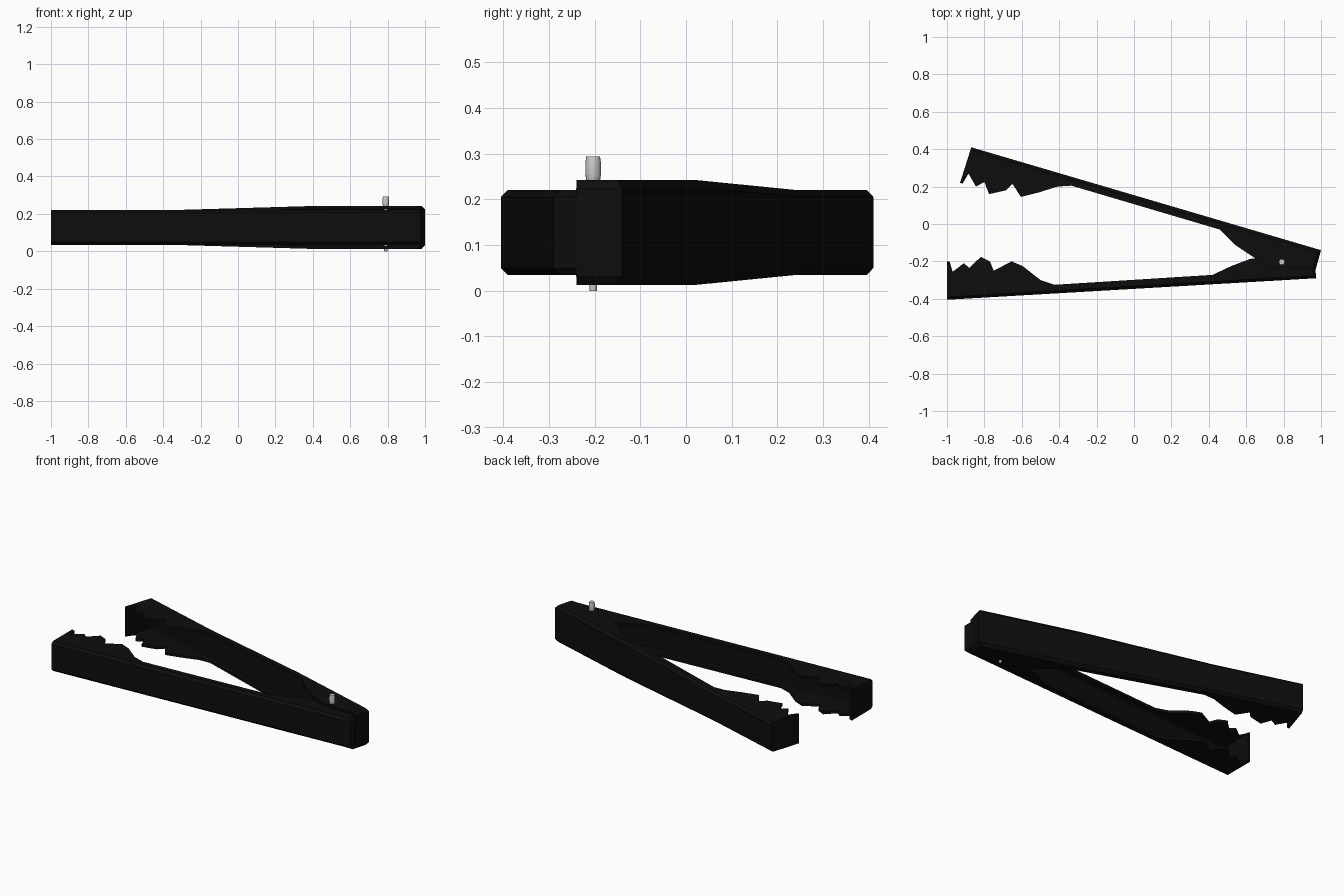
import bpy, bmesh, math

cube = bpy.data.objects.get("Cube")
if cube:
    bpy.data.objects.remove(cube, do_unlink=True)

MID, HALF = 0.1275, 0.0925      # channel centre height and half width
SHEET = 0.015                   # sheet thickness


def material(name, rgb, rough):
    m = bpy.data.materials.new(name)
    m.use_nodes = True
    m.diffuse_color = (*rgb, 1)
    bsdf = next(n for n in m.node_tree.nodes if n.type == 'BSDF_PRINCIPLED')
    bsdf.inputs["Base Color"].default_value = (*rgb, 1)
    bsdf.inputs["Roughness"].default_value = rough
    return m


black = material("matte black", (0.004, 0.004, 0.004), 0.6)
steel = material("pale steel", (0.6, 0.6, 0.58), 0.4)


def finish(name, bm, mat):
    me = bpy.data.meshes.new(name)
    bm.to_mesh(me)
    bm.free()
    me.materials.append(mat)
    ob = bpy.data.objects.new(name, me)
    bpy.context.collection.objects.link(ob)
    return ob


def channel_arm(name, outline, flare=1.0):
    """Folded sheet arm. Outline starts outer tip, outer joint, inner joint,
    then runs along the open toothed side back to the tip."""
    bm = bmesh.new()
    n = len(outline)
    low, high = [[bm.verts.new((x, y, MID + s * HALF)) for x, y in outline]
                 for s in (-1, 1)]
    bm.faces.new(low)
    bm.faces.new(high)
    sides = [bm.faces.new((low[i], low[(i + 1) % n], high[(i + 1) % n], high[i]))
             for i in range(n)]
    bmesh.ops.recalc_face_normals(bm, faces=bm.faces)
    # open the inner side, keep the back wall and both end walls
    folds = [bm.edges.get((ring[i], ring[i + 1])) for ring in (low, high) for i in (0, 1)]
    bmesh.ops.delete(bm, geom=sides[2:-1], context='FACES_ONLY')
    # chamfer the folds
    bmesh.ops.bevel(bm, geom=folds, offset=0.015, segments=1, affect='EDGES')
    # widen toward the joint
    if flare != 1.0:
        start, end = -0.36, 0.4
        for x in (start, end):
            bmesh.ops.bisect_plane(bm, geom=bm.verts[:] + bm.edges[:] + bm.faces[:],
                                   plane_co=(x, 0, 0), plane_no=(1, 0, 0))
        for v in bm.verts:
            t = min(1, max(0, (v.co.x - start) / (end - start)))
            v.co.z = MID + (v.co.z - MID) * (1 + (flare - 1) * t)
    ob = finish(name, bm, black)
    mod = ob.modifiers.new("sheet thickness", 'SOLIDIFY')
    mod.thickness = SHEET
    mod.offset = -1
    return ob


# Wide rear arm, wrapping over the front arm at the joint
channel_arm("rear_arm", [
    (-0.87, 0.41), (1.0, -0.14), (0.972, -0.24),
    (0.74, -0.235), (0.65, -0.185), (0.545, -0.115), (0.46, -0.03),
    (-0.335, 0.205), (-0.41, 0.2), (-0.505, 0.17), (-0.605, 0.145),
    (-0.65, 0.215), (-0.685, 0.18), (-0.775, 0.16), (-0.8, 0.225),
    (-0.845, 0.2), (-0.885, 0.27), (-0.93, 0.22)], flare=1.24)

# Narrow front arm, nested inside the rear arm at the joint
channel_arm("front_arm", [
    (-1.0, -0.405), (0.975, -0.29), (0.962, -0.18),
    (0.75, -0.17), (0.62, -0.187), (0.52, -0.225), (0.42, -0.272),
    (-0.425, -0.325), (-0.5, -0.3), (-0.595, -0.225), (-0.655, -0.2),
    (-0.75, -0.25), (-0.77, -0.2), (-0.82, -0.176), (-0.88, -0.235),
    (-0.91, -0.21), (-0.97, -0.256), (-1.0, -0.2)])

# Hinge pin: turned profile of (radius, height)
bm = bmesh.new()
profile = [(0, 0), (0.008, 0), (0.009, 0.02), (0.009, 0.23), (0.015, 0.24),
           (0.017, 0.255), (0.017, 0.28), (0.015, 0.294), (0, 0.294)]
pts = [bm.verts.new((r, 0, z)) for r, z in profile]
edges = [bm.edges.new(p) for p in zip(pts, pts[1:])]
bmesh.ops.spin(bm, geom=pts + edges, cent=(0, 0, 0), axis=(0, 0, 1),
               angle=math.tau, steps=16)
bmesh.ops.remove_doubles(bm, verts=bm.verts, dist=0.0005)
bmesh.ops.recalc_face_normals(bm, faces=bm.faces)
pin = finish("hinge_pin", bm, steel)
pin.location = (0.79, -0.203, 0)
bpy.ops.object.select_all(action='DESELECT')
pin.select_set(True)
bpy.context.view_layer.objects.active = pin
bpy.ops.object.shade_smooth_by_angle(angle=math.radians(35))
